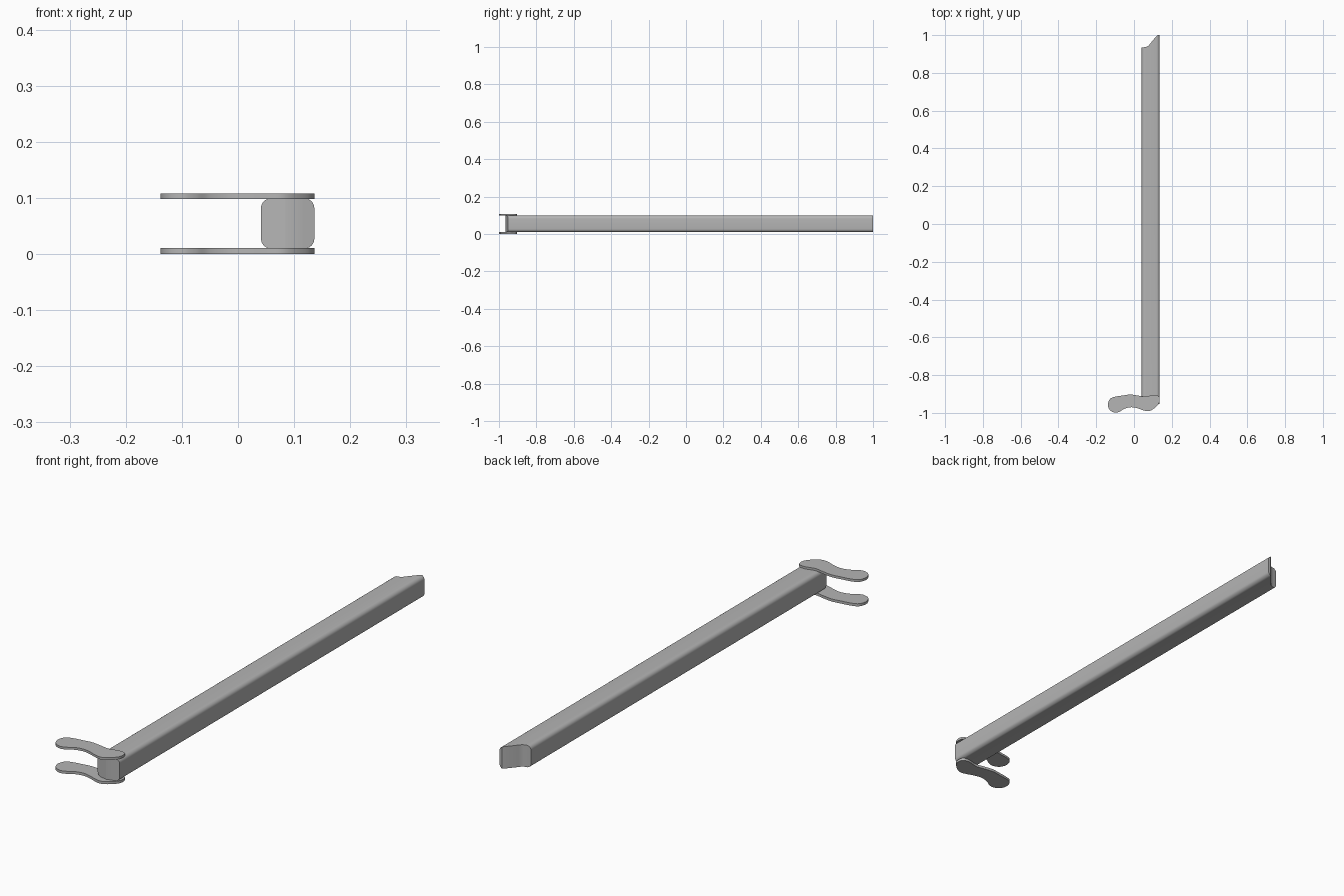
import bpy, bmesh, math
from mathutils import Vector

default = bpy.data.objects.get("Cube")
if default:
    bpy.data.objects.remove(default, do_unlink=True)

steel = bpy.data.materials.new("grey_steel")
steel.use_nodes = True
colour = (0.46, 0.46, 0.46, 1)
steel.diffuse_color = colour
steel.node_tree.nodes["Principled BSDF"].inputs["Base Color"].default_value = colour

X0, X1 = 0.041, 0.136        # beam sides
ZMID, HALF, R = 0.0545, 0.0445, 0.017


def add_object(name, bm):
    """Turn a bmesh into a shaded object."""
    bmesh.ops.recalc_face_normals(bm, faces=bm.faces)
    mesh = bpy.data.meshes.new(name)
    bm.to_mesh(mesh)
    bm.free()
    mesh.materials.append(steel)
    obj = bpy.data.objects.new(name, mesh)
    bpy.context.collection.objects.link(obj)
    bpy.ops.object.select_all(action='DESELECT')
    obj.select_set(True)
    bpy.context.view_layer.objects.active = obj
    bpy.ops.object.shade_smooth_by_angle(angle=math.radians(35))
    return obj


def lerp_path(points, x):
    """Height of a polyline at x."""
    for (xa, ya), (xb, yb) in zip(points, points[1:]):
        if x <= xb:
            return ya + (yb - ya) * max(0, x - xa) / (xb - xa)
    return points[-1][1]


def half_height(x):
    """Rounded rectangle section of the beam."""
    d = max(X0 + R - x, x - (X1 - R), 0)
    return HALF - R + math.sqrt(max(R * R - d * d, 0))


# Beam: columns across its width, ends following plan profiles
front_end = [(X0, -0.957), (0.085, -0.966), (X1, -0.952)]
back_end = [(X0, 0.934), (0.066, 0.938), (0.076, 0.943), (0.084, 0.953),
            (0.119, 0.995), (0.126, 1.0), (X1, 1.0)]
arc = [R * (1 - math.cos(math.pi / 2 * i / 6)) for i in range(7)]
columns = {round(v, 4) for a in arc for v in (X0 + a, X1 - a)}
columns |= {round(p[0], 4) for p in front_end + back_end}

bm = bmesh.new()
rings = []
for x in sorted(columns):
    h, yf, yb = half_height(x), lerp_path(front_end, x), lerp_path(back_end, x)
    rings.append([bm.verts.new((x, y, ZMID + s * h))
                  for y, s in ((yf, -1), (yf, 1), (yb, 1), (yb, -1))])
for a, b in zip(rings, rings[1:]):
    for i in range(4):
        j = (i + 1) % 4
        bm.faces.new((a[i], a[j], b[j], b[i]))
bm.faces.new(rings[0])
bm.faces.new(rings[-1])
add_object("beam", bm)

# Hinge plates: closed smooth outline with two lobes, extruded
outline = [Vector(p) for p in (
    (-0.138, -0.957), (-0.127, -0.926), (-0.098, -0.914), (-0.06, -0.908),
    (-0.02, -0.903), (0.02, -0.908), (0.06, -0.914), (0.10, -0.905),
    (0.128, -0.909), (0.136, -0.93), (0.128, -0.955), (0.10, -0.981),
    (0.075, -0.991), (0.045, -0.985), (0.02, -0.976), (-0.015, -0.97),
    (-0.05, -0.978), (-0.075, -0.993), (-0.10, -0.999), (-0.127, -0.986))]


def smooth_loop(pts, steps=5):
    """Closed Catmull-Rom curve through the points."""
    out = []
    for i in range(len(pts)):
        a, b, c, d = (pts[(i + k) % len(pts)] for k in (-1, 0, 1, 2))
        for s in range(steps):
            t = s / steps
            out.append(b + (c - a) * t / 2 + (2 * a - 5 * b + 4 * c - d) * t**2 / 2
                       + (3 * b - a - 3 * c + d) * t**3 / 2)
    return out


def hinge_plate(name, z, thickness):
    bm = bmesh.new()
    face = bm.faces.new([bm.verts.new((p.x, p.y, z)) for p in smooth_loop(outline)])
    top = bmesh.ops.extrude_face_region(bm, geom=[face], use_keep_orig=True)
    moved = [g for g in top["geom"] if isinstance(g, bmesh.types.BMVert)]
    bmesh.ops.translate(bm, verts=moved, vec=(0, 0, thickness))
    add_object(name, bm)


hinge_plate("lower_hinge_plate", 0, 0.0105)
hinge_plate("upper_hinge_plate", 0.0985, 0.0095)
